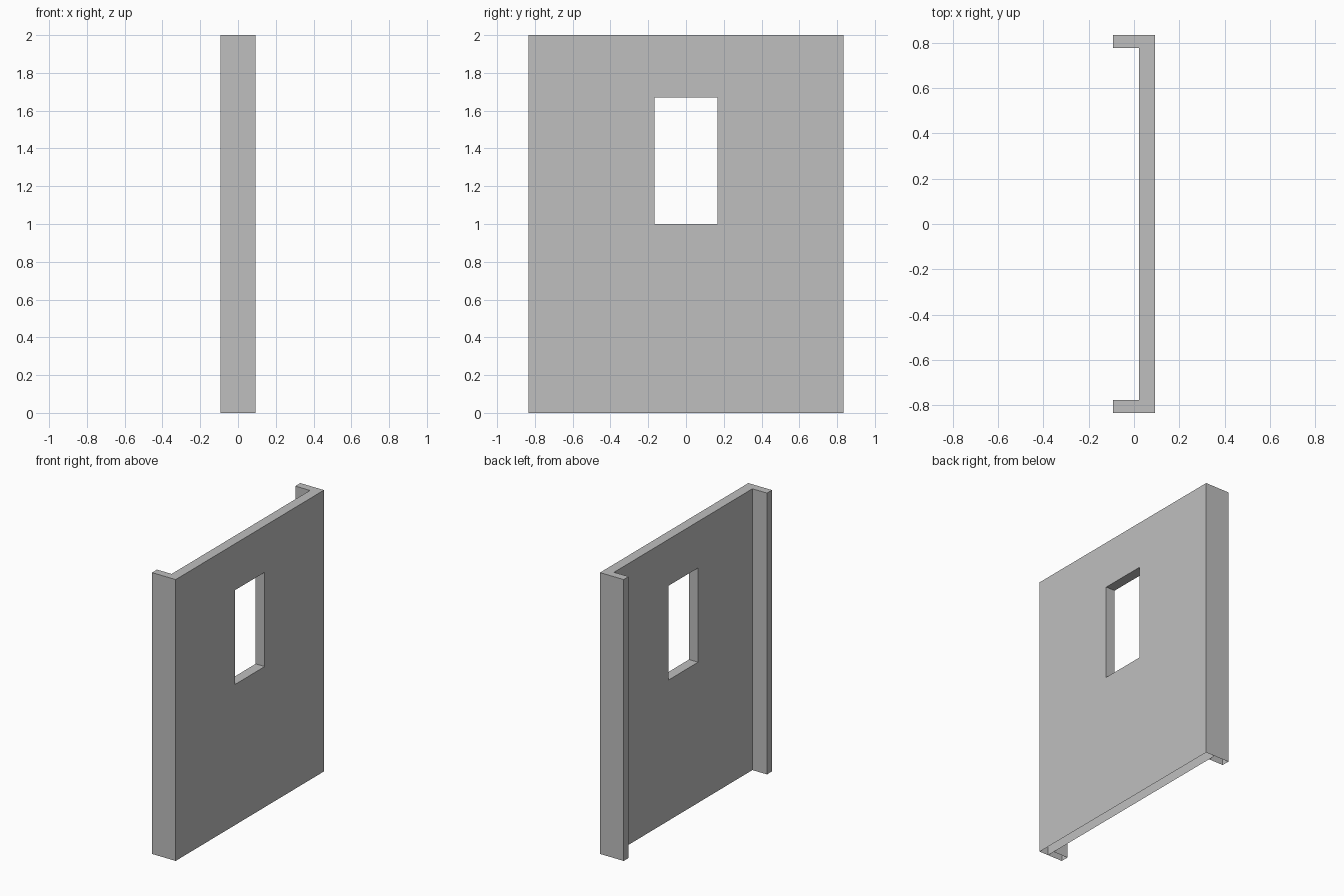
import bpy
import bmesh

cube = bpy.data.objects.get("Cube")
if cube:
    bpy.data.objects.remove(cube, do_unlink=True)

HEIGHT = 2.0
HALF_X, HALF_Y = 0.093, 0.833
WALL_BACK = 0.022          # inner plane of the wall
FLANGE_Y = 0.777           # inner plane of the end flanges

grey = bpy.data.materials.new("plain grey")
grey.use_nodes = True
colour = (0.52, 0.52, 0.52, 1)
grey.diffuse_color = colour
grey.node_tree.nodes["Principled BSDF"].inputs["Base Color"].default_value = colour


def panel(name, x0, x1, ys, zs, hole=None, open_back=False):
    """Upright slab open underneath, made from grid cells with one left out."""
    bm = bmesh.new()
    grid = [[bm.verts.new((x0, y, z)) for z in zs] for y in ys]
    for i in range(len(ys) - 1):
        for j in range(len(zs) - 1):
            if (i, j) != hole:
                bm.faces.new((grid[i][j], grid[i + 1][j],
                              grid[i + 1][j + 1], grid[i][j + 1]))
    made = bmesh.ops.extrude_face_region(bm, geom=bm.faces[:], use_keep_orig=True)
    moved = [v for v in made["geom"] if isinstance(v, bmesh.types.BMVert)]
    bmesh.ops.translate(bm, verts=moved, vec=(x1 - x0, 0, 0))
    bmesh.ops.recalc_face_normals(bm, faces=bm.faces[:])
    # Open underside, and the joint where a flange meets the wall
    drop = [f for f in bm.faces if all(v.co.z < 0.001 for v in f.verts)
            or (open_back and all(abs(v.co.x - x1) < 0.001 for v in f.verts))]
    bmesh.ops.delete(bm, geom=drop, context="FACES")
    mesh = bpy.data.meshes.new(name)
    bm.to_mesh(mesh)
    bm.free()
    mesh.materials.append(grey)
    obj = bpy.data.objects.new(name, mesh)
    bpy.context.collection.objects.link(obj)
    return obj


# Wall with its window opening
panel("wall", WALL_BACK, HALF_X, (-HALF_Y, -0.167, 0.167, HALF_Y),
      (0, 1.0, 1.67, HEIGHT), hole=(1, 1))

# Return flanges at both ends
for name, side in (("front_flange", -1), ("back_flange", 1)):
    panel(name, -HALF_X, WALL_BACK, sorted((side * HALF_Y, side * FLANGE_Y)),
          (0, HEIGHT), open_back=True)
